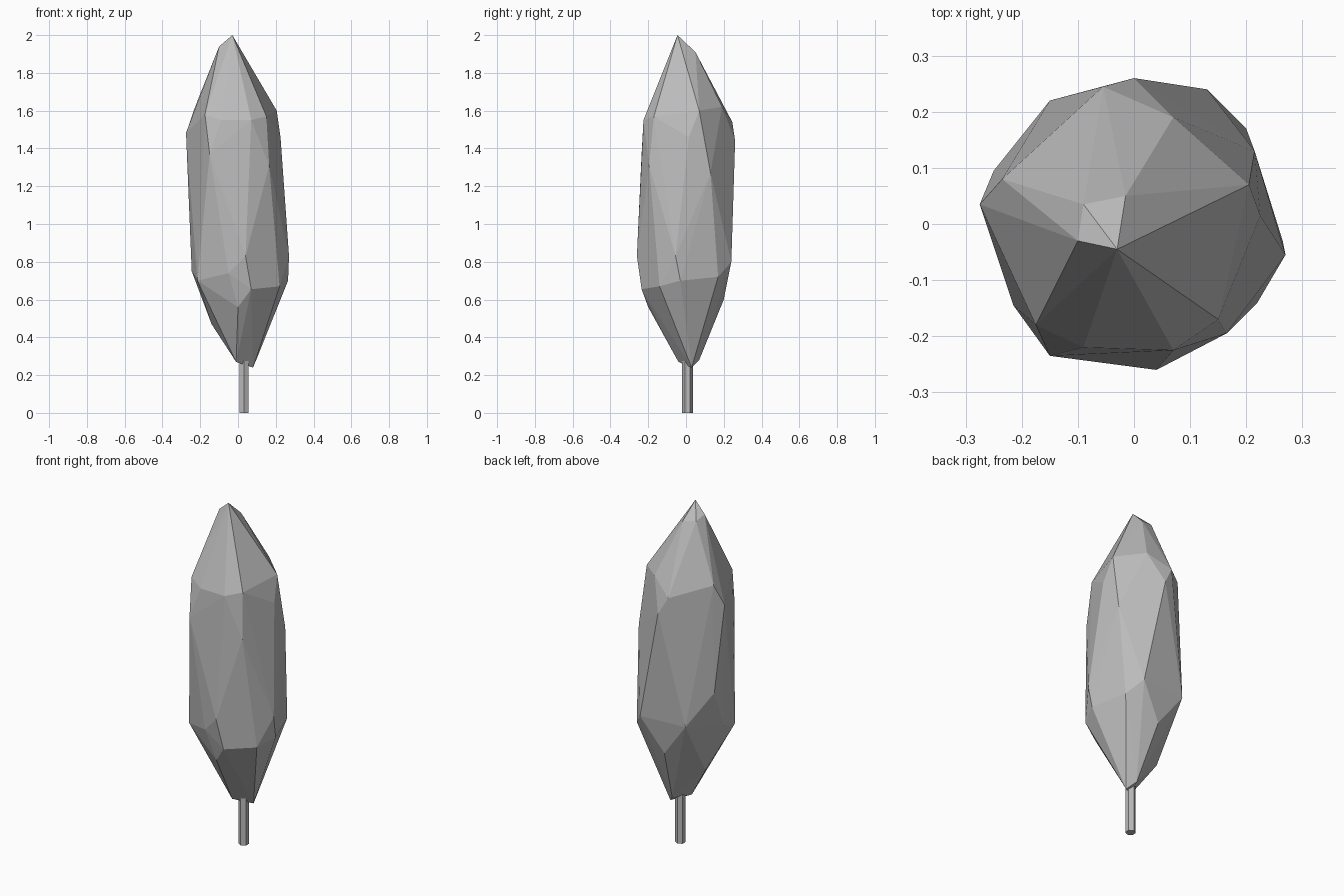
import bpy
import bmesh

cube = bpy.data.objects.get("Cube")
if cube:
    bpy.data.objects.remove(cube)


def make_material(name, value):
    mat = bpy.data.materials.new(name)
    mat.use_nodes = True
    color = (value, value, value, 1)
    mat.diffuse_color = color
    mat.node_tree.nodes["Principled BSDF"].inputs["Base Color"].default_value = color
    return mat


grey = make_material("plain grey", 0.5)

# Crown corners, grouped by level
tip = [(-.03, -.045, 2), (-.1, -.03, 1.94), (-.015, .05, 1.91), (-.09, .035, 1.92)]
shoulder = [
    (.205, .07, 1.6), (.15, -.17, 1.57), (.07, -.225, 1.55), (-.09, -.22, 1.55),
    (-.175, -.18, 1.58), (-.235, .08, 1.6), (-.055, .245, 1.54), (.07, .19, 1.62),
]
upper_side = [
    (.225, .015, 1.46), (.215, .13, 1.27), (.165, -.195, 1.31),
    (-.15, -.235, 1.37), (-.275, .035, 1.48), (0, .26, 1.44),
]
lower_side = [
    (.27, -.055, .83), (.04, -.26, .83), (-.05, -.235, .74), (-.215, -.145, .7),
    (-.245, 0, .75), (-.25, .095, .98), (-.15, .22, .8), (.13, .24, .8),
    (.2, .17, .72), (.265, -.03, .7), (.22, -.14, .67), (.07, -.235, .655),
]
base = [(0, -.2, .56), (-.14, .02, .47), (0, .2, .6),
        (-.01, -.04, .27), (.08, .03, .24), (.04, .07, .28)]

# Faceted crown
bm = bmesh.new()
for point in tip + shoulder + upper_side + lower_side + base:
    bm.verts.new(point)
hull = bmesh.ops.convex_hull(bm, input=bm.verts)
inner = [v for v in bm.verts if not v.link_faces]
bmesh.ops.delete(bm, geom=inner, context="VERTS")
bmesh.ops.recalc_face_normals(bm, faces=bm.faces)
mesh = bpy.data.meshes.new("crown")
bm.to_mesh(mesh)
bm.free()
crown = bpy.data.objects.new("crown", mesh)
bpy.context.collection.objects.link(crown)
mesh.materials.append(grey)

# Thin trunk
bpy.ops.mesh.primitive_cylinder_add(
    vertices=6, radius=.028, depth=.34, location=(.031, .008, .17))
trunk = bpy.context.object
trunk.name = "trunk"
trunk.data.materials.append(grey)
